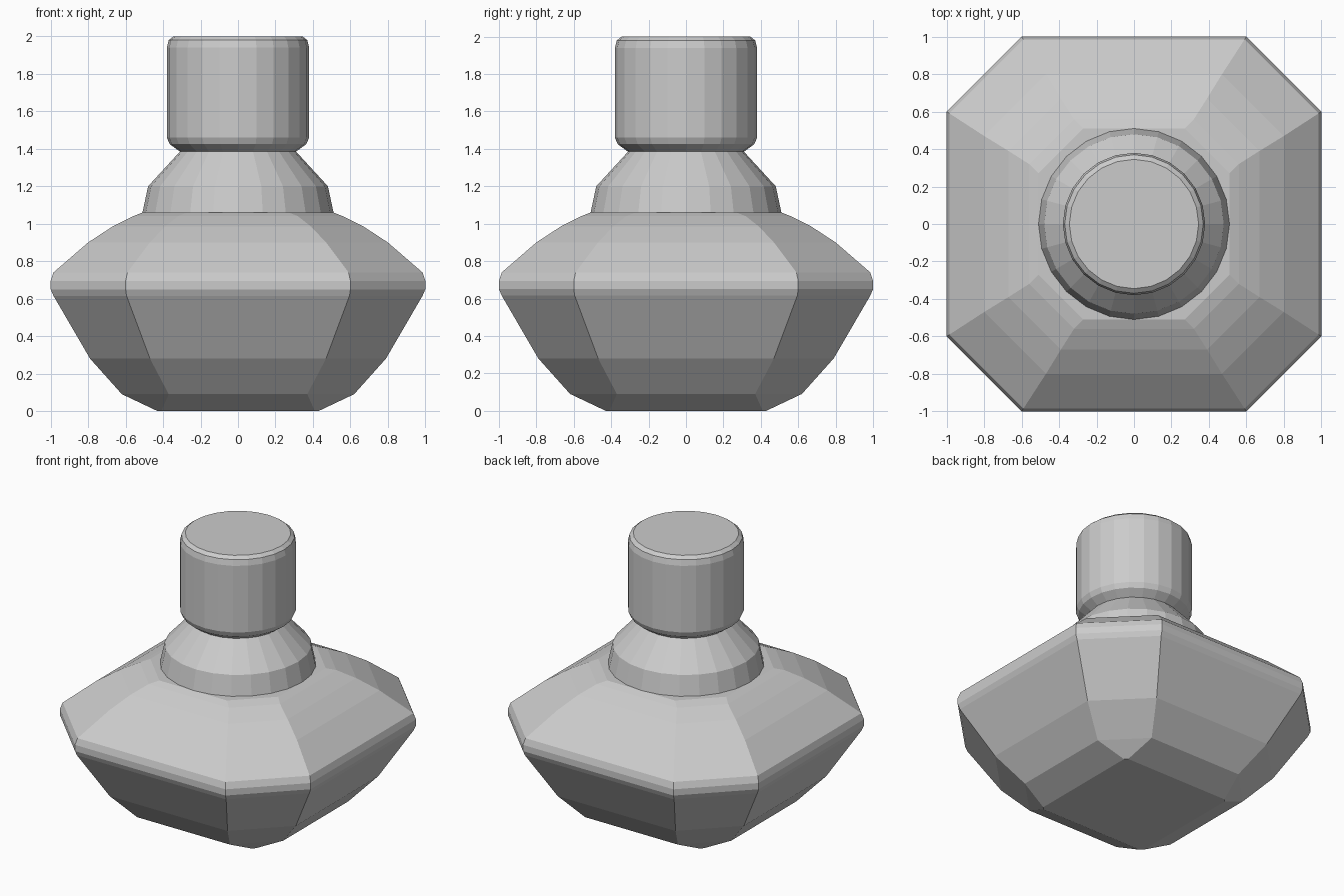
import bpy, bmesh
from math import cos, sin, tau

if "Cube" in bpy.data.objects:
    bpy.data.objects.remove(bpy.data.objects["Cube"])


def octagon(a, b, z):
    """Square of half width a with its corners cut off at b."""
    return [(a, -b, z), (a, b, z), (b, a, z), (-b, a, z),
            (-a, b, z), (-a, -b, z), (-b, -a, z), (b, -a, z)]


def circle(r, z, n):
    return [(r * cos(tau * i / n), r * sin(tau * i / n), z) for i in range(n)]


def loft(name, rings, cap_bottom=False, cap_top=False):
    """Skin a stack of rings with flat faces."""
    bm = bmesh.new()
    rows = [[bm.verts.new(p) for p in ring] for ring in rings]
    n = len(rows[0])
    for lo, hi in zip(rows, rows[1:]):
        for i in range(n):
            j = (i + 1) % n
            bm.faces.new((lo[i], lo[j], hi[j], hi[i]))
    if cap_bottom:
        bm.faces.new(rows[0][::-1])
    if cap_top:
        bm.faces.new(rows[-1])
    bmesh.ops.remove_doubles(bm, verts=bm.verts, dist=0.0001)
    mesh = bpy.data.meshes.new(name)
    bm.to_mesh(mesh)
    bm.free()
    obj = bpy.data.objects.new(name, mesh)
    bpy.context.collection.objects.link(obj)
    return obj


# Faceted body: half width, corner cut, height
body = [(0.43, 0.41, 0), (0.62, 0.37, 0.09), (0.79, 0.47, 0.28),
        (0.985, 0.595, 0.615), (1.0, 0.6, 0.65), (1.0, 0.6, 0.695),
        (0.985, 0.59, 0.74), (0.80, 0.47, 0.90), (0.67, 0.39, 0.985),
        (0.56, 0.32, 1.04), (0.51, 0.27, 1.06)]
loft("bottle_body", [octagon(*s) for s in body], True, True)

# Flared neck: radius, height
neck = [(0.51, 1.06), (0.48, 1.20), (0.31, 1.385)]
loft("bottle_neck", [circle(r, z, 24) for r, z in neck])

# Cylindrical stopper with softened rims
stopper = [(0.31, 1.385), (0.365, 1.425), (0.38, 1.46), (0.38, 1.94),
           (0.37, 1.98), (0.345, 2.0)]
loft("stopper", [circle(r, z, 24) for r, z in stopper], cap_top=True)
